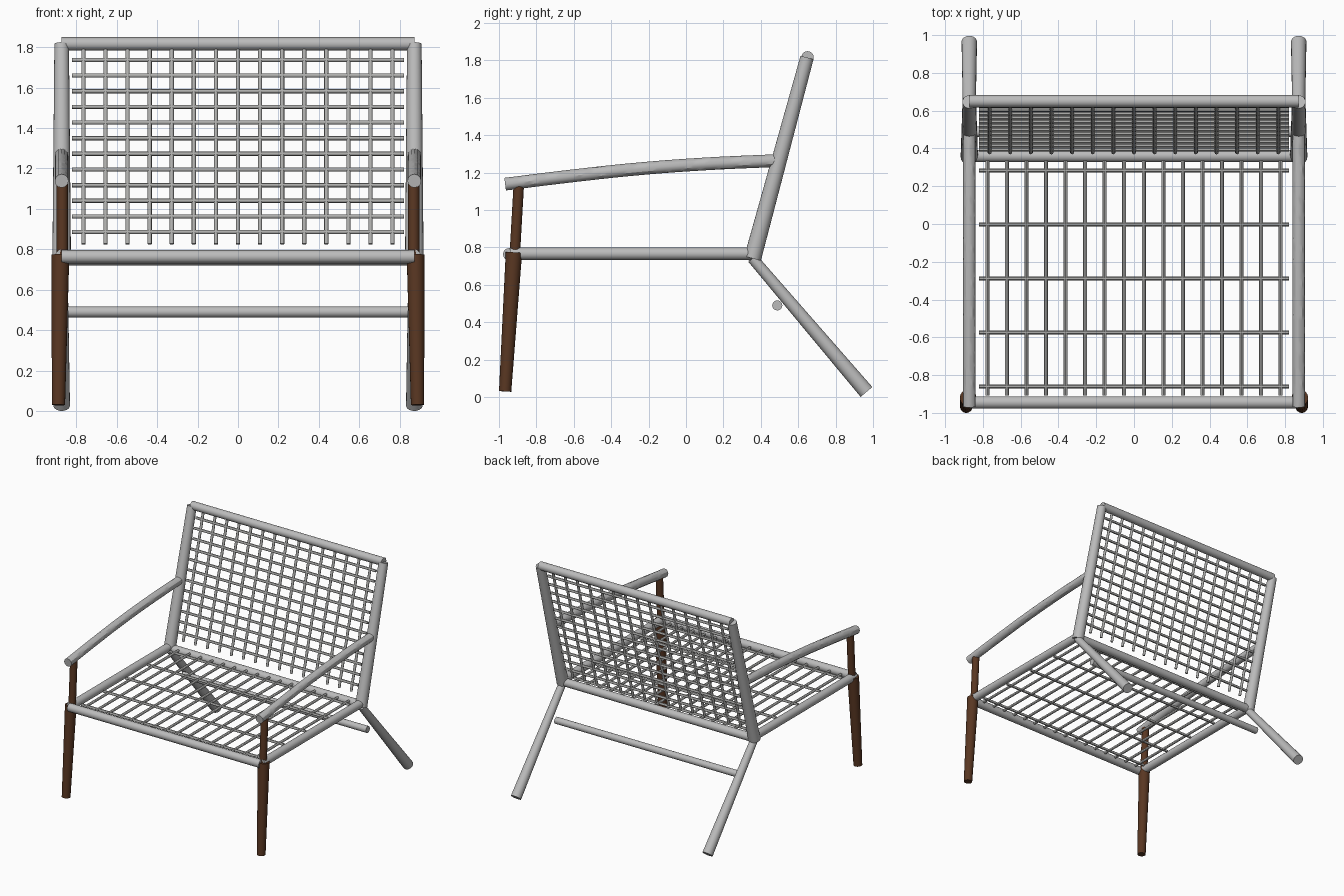
import bpy
from mathutils import Vector

if "Cube" in bpy.data.objects:
    bpy.data.objects.remove(bpy.data.objects["Cube"])


def material(name, rgb):
    m = bpy.data.materials.new(name)
    m.use_nodes = True
    m.diffuse_color = (*rgb, 1)
    m.node_tree.nodes["Principled BSDF"].inputs["Base Color"].default_value = (*rgb, 1)
    return m


METAL = material("grey metal", (0.5, 0.5, 0.5))
CORD = material("grey cord", (0.43, 0.43, 0.42))
WOOD = material("dark wood", (0.1, 0.038, 0.016))


def rod(name, a, b, r1, mat, r2=None, sides=20):
    """Straight round bar from a to b, tapering from r1 to r2."""
    a, b = Vector(a), Vector(b)
    bpy.ops.mesh.primitive_cone_add(vertices=sides, radius1=r1, radius2=r2 or r1,
                                    depth=(b - a).length, location=(a + b) / 2)
    o = bpy.context.object
    o.rotation_euler = (b - a).to_track_quat("Z", "Y").to_euler()
    o.name = name
    o.data.materials.append(mat)
    bpy.ops.object.shade_smooth_by_angle()


def cord(name, a, b):
    rod(name, a, b, 0.0105, CORD, sides=12)


def armrest(name, x):
    """Gently bowed round bar."""
    path = [(-0.967, 1.138), (-0.6, 1.183), (-0.25, 1.22), (0.1, 1.246), (0.485, 1.264)]
    c = bpy.data.curves.new(name, "CURVE")
    c.dimensions = "3D"
    c.bevel_depth = 0.034
    c.bevel_resolution = 4
    c.use_fill_caps = True
    s = c.splines.new("BEZIER")
    s.bezier_points.add(len(path) - 1)
    for p, (y, z) in zip(s.bezier_points, path):
        p.co = (x, y, z)
        p.handle_left_type = p.handle_right_type = "AUTO"
    c.materials.append(METAL)
    o = bpy.data.objects.new(name, c)
    bpy.context.collection.objects.link(o)
    bpy.ops.object.select_all(action="DESELECT")
    o.select_set(True)
    bpy.context.view_layer.objects.active = o
    bpy.ops.object.convert(target="MESH")
    bpy.ops.object.shade_smooth_by_angle()


X = 0.872
JOINT = (0.356, 0.741)      # y, z where seat, back and rear leg meet
TOP = (0.647, 1.815)


def back_y(z):
    return JOINT[0] + (TOP[0] - JOINT[0]) * (z - JOINT[1]) / (TOP[1] - JOINT[1])


# Side frames
for side, s in (("left", 1), ("right", -1)):
    x = s * X
    rod(side + "_back_post", (x, *JOINT), (x, *TOP), 0.046, METAL, 0.036)
    rod(side + "_rear_leg", (x, *JOINT), (x, 0.965, 0.027), 0.029, METAL, 0.041)
    rod(side + "_seat_rail", (x, -0.94, 0.766), (x, 0.36, 0.766), 0.033, METAL)
    rod(side + "_front_leg", (s * 0.888, -0.967, 0.03), (s * 0.878, -0.92, 0.773),
        0.033, WOOD, 0.044)
    rod(side + "_arm_support", (s * 0.869, -0.915, 0.77), (s * 0.869, -0.894, 1.135), 0.028, WOOD)
    armrest(side + "_armrest", x)

# Cross bars
for name, y, z, r, x in (("front_rail", -0.945, 0.763, 0.033, X), ("rear_rail", 0.36, 0.752, 0.033, X),
                         ("top_rail", 0.65, 1.816, 0.033, X), ("rear_stretcher", 0.488, 0.49, 0.027, 0.84)):
    rod(name, (-x, y, z), (x, y, z), r, METAL)

# Back cords
for i in range(15):
    x = (i - 7) * 0.1092
    cord("back_upright_cord", (x, back_y(0.826), 0.826), (x, back_y(1.805), 1.805))
for i in range(12):
    z = 0.885 + i * 0.0774
    cord("back_cross_cord", (-0.82, back_y(z), z), (0.82, back_y(z), z))

# Seat cords
for i in range(16):
    x = (i - 7.5) * 0.1035
    cord("seat_long_cord", (x, -0.907, 0.766), (x, 0.335, 0.766))
for i in range(5):
    y = -0.86 + i * 0.286
    cord("seat_cross_cord", (-0.82, y, 0.766), (0.82, y, 0.766))
